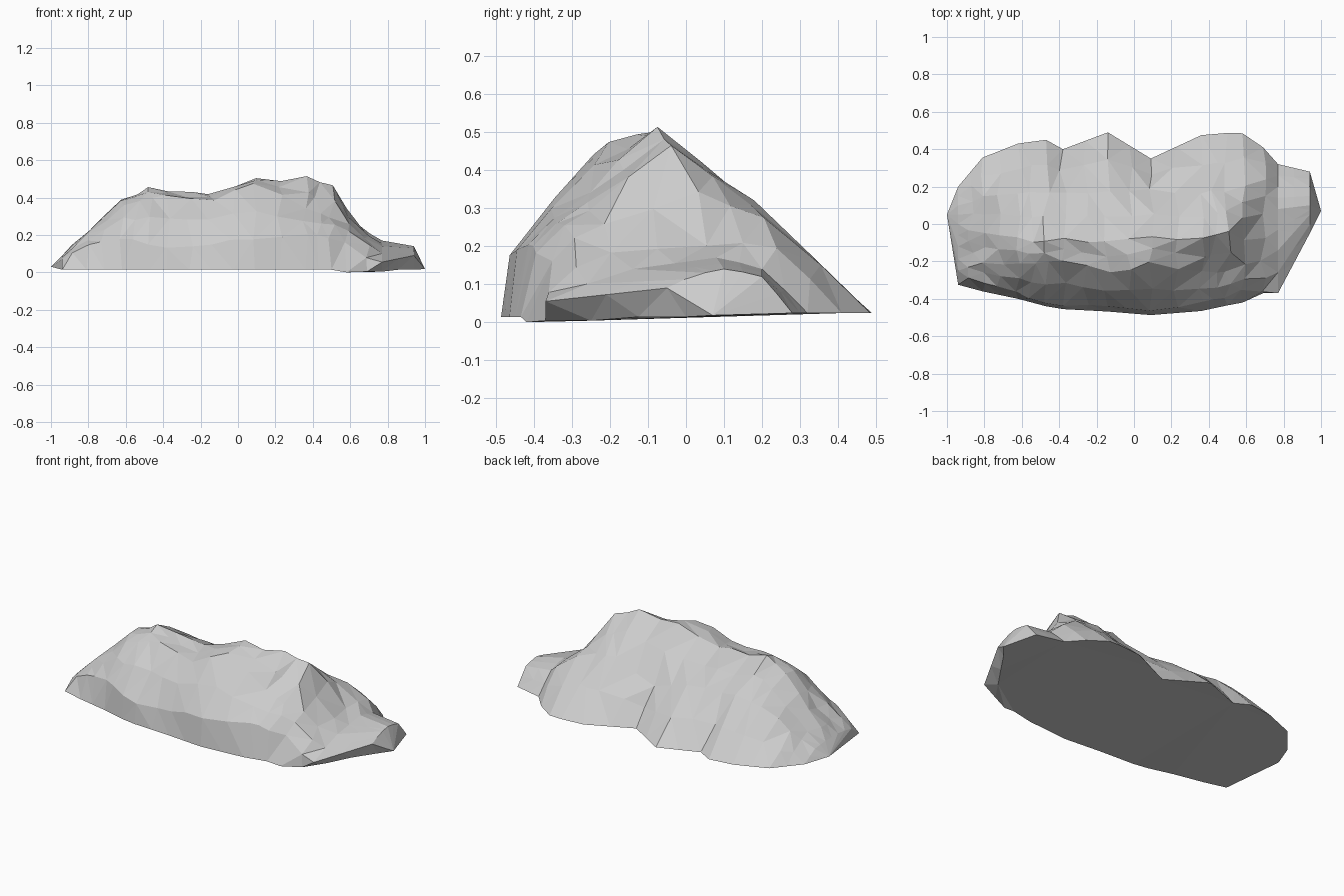
import bpy, bmesh, random
from mathutils import Vector

if "Cube" in bpy.data.objects:
    bpy.data.objects.remove(bpy.data.objects["Cube"])

random.seed(4)
BASE = 0.014

# cross-sections: x, front foot y, (y, z) of shoulder, brow, ridge, back slope, then back foot y
SECTIONS = [
    (-.94, -.325, -.25, .07, -.12, .09, .00, .09, .10, .08, .20),
    (-.81, -.36, -.31, .15, -.20, .20, -.05, .22, .15, .18, .355),
    (-.62, -.40, -.36, .19, -.22, .37, -.08, .39, .17, .28, .43),
    (-.47, -.44, -.42, .16, -.20, .41, -.10, .465, .17, .30, .45),
    (-.38, -.455, -.43, .14, -.20, .41, -.08, .44, .16, .29, .40),
    (-.14, -.468, -.44, .16, -.26, .395, -.10, .415, .18, .29, .49),
    (.09, -.487, -.465, .18, -.21, .48, -.07, .51, .18, .22, .35),
    (.36, -.465, -.42, .20, -.26, .34, -.08, .515, .16, .315, .475),
    (.50, -.435, -.39, .19, -.25, .30, -.04, .46, .18, .315, .487),
    (.58, -.42, -.36, .16, -.22, .26, .04, .34, .21, .28, .485),
    (.69, -.37, -.36, .09, -.19, .18, .05, .21, .23, .20, .41),
    (.77, -.25, -.37, .055, -.14, .14, .08, .17, .20, .14, .32),
    (.94, .00, -.05, .09, .05, .13, .10, .14, .20, .12, .28),
]


def ring(s):
    """Points from front foot over the ridge to the back foot."""
    x = s[0]
    pts = [Vector((x, s[1], BASE))]
    pts += [Vector((x, s[i], s[i + 1])) for i in (2, 4, 6, 8)]
    pts.append(Vector((x, s[10], BASE + .01)))
    k = min(1, pts[3].z / .4)                # slopes bulge more where the rock is tall
    bulge = {1: (-.008, .008), 2: (0, 0), 3: (0, .006), 4: (0, .006)}
    full = []
    for i, p in enumerate(pts):
        full.append(p)
        if i in bulge:                       # extra chipped row on the slopes
            dy, dz = bulge[i]
            full.append((p + pts[i + 1]) / 2 + Vector((0, dy * k, dz * k)))
    return full


# add in-between sections where the gap is wide, then roughen the inner points
rings = [ring(s) for s in SECTIONS]
dense = []
for a, b in zip(rings, rings[1:]):
    dense.append(a)
    if b[0].x - a[0].x > .12:
        dense.append([(p + q) / 2 for p, q in zip(a, b)])
dense.append(rings[-1])
for r in dense[1:-3]:
    for p in r[1:-1]:
        p.x += random.uniform(-.02, .02)
        p.y += random.uniform(-.01, .01)
        p.z += random.uniform(-.012, .006)

# small saddle between the two right-hand peaks
for r in dense:
    if abs(r[0].x - .225) < .02:
        r[5].z -= .02

# boulder skin
bm = bmesh.new()
rows = [[bm.verts.new(p) for p in r] for r in dense]
for a, b in zip(rows, rows[1:]):
    for i in range(len(a) - 1):
        bm.faces.new((a[i], b[i], b[i + 1], a[i + 1]))

# pointed ends
for row, tip in ((rows[0], (-1, .05, .03)), (rows[-1], (1, .07, .018))):
    t = bm.verts.new(tip)
    for a, b in zip(row, row[1:]):
        bm.faces.new((a, b, t))

# underside, with the right front of the foot touching the ground
bmesh.ops.holes_fill(bm, edges=[e for e in bm.edges if e.is_boundary], sides=0)
for row in rows:
    if .5 < row[0].co.x < .8:
        row[0].co.z = 0.0 if row[0].co.x < .6 else .004
bmesh.ops.triangulate(bm, faces=bm.faces[:])
bmesh.ops.recalc_face_normals(bm, faces=bm.faces[:])

mesh = bpy.data.meshes.new("boulder")
bm.to_mesh(mesh)
bm.free()
bpy.context.collection.objects.link(bpy.data.objects.new("boulder", mesh))
